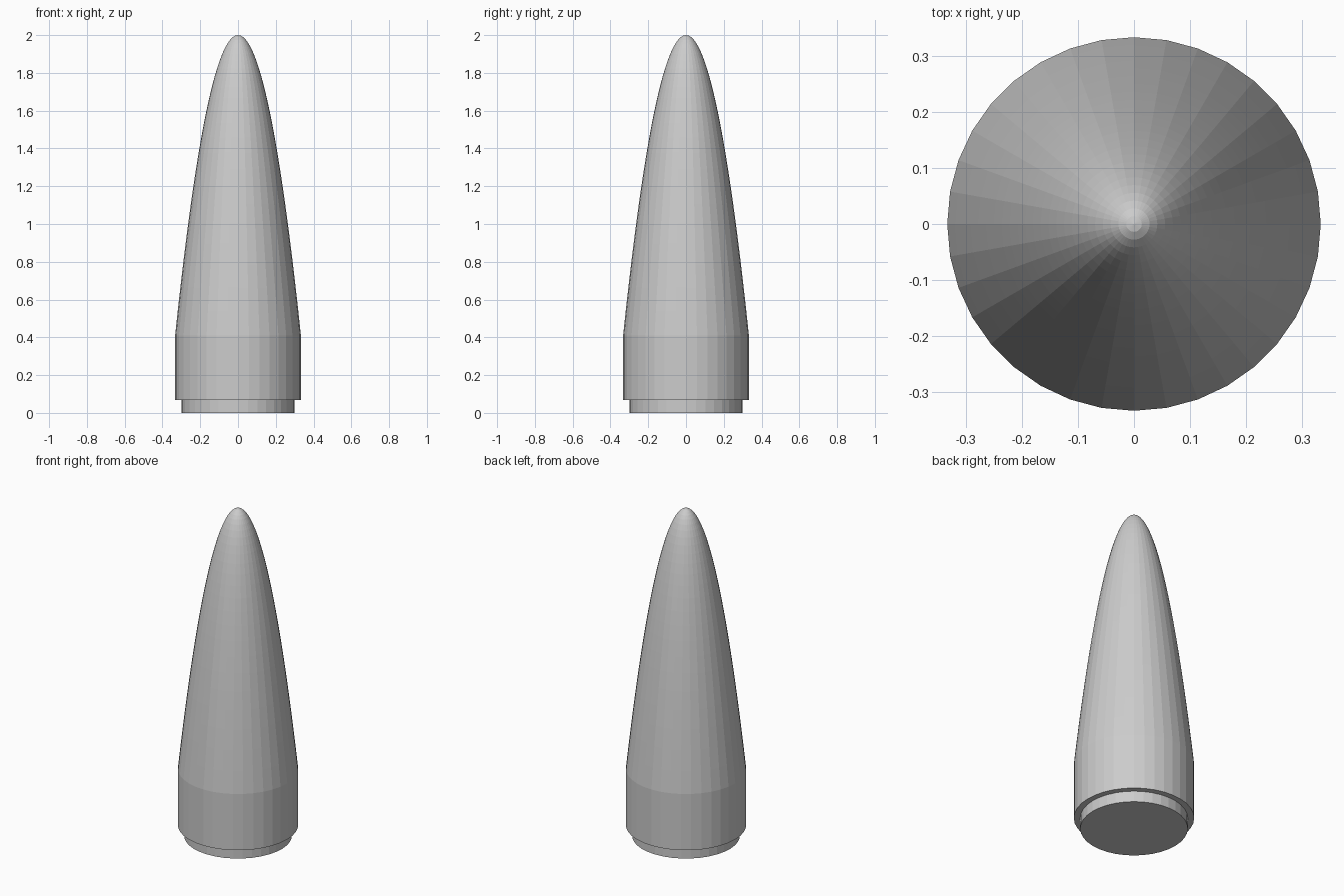
import bpy, bmesh, math

if "Cube" in bpy.data.objects:
    bpy.data.objects.remove(bpy.data.objects["Cube"])

SIDES = 36
RADIUS, NECK = 0.333, 0.298
STEP_Z, SHOULDER_Z, TOP_Z = 0.067, 0.41, 2.0
RINGS = 24

# Half profile: inset base, straight collar, parabolic nose
profile = [(NECK, 0), (NECK, STEP_Z), (RADIUS, STEP_Z)]
for i in range(RINGS, 0, -1):
    t = i / RINGS
    profile.append((RADIUS * t, TOP_Z - (TOP_Z - SHOULDER_Z) * t * t))

bm = bmesh.new()


def ring(r, z):
    return [bm.verts.new((r * math.cos(2 * math.pi * k / SIDES),
                          r * math.sin(2 * math.pi * k / SIDES), z))
            for k in range(SIDES)]


rings = [ring(r, z) for r, z in profile]

# Side walls
for a, b in zip(rings, rings[1:]):
    for k in range(SIDES):
        n = (k + 1) % SIDES
        bm.faces.new((a[k], a[n], b[n], b[k]))

# Flat underside and pointed tip
bm.faces.new(rings[0][::-1])
tip = bm.verts.new((0, 0, TOP_Z))
for k in range(SIDES):
    bm.faces.new((rings[-1][k], rings[-1][(k + 1) % SIDES], tip))

mesh = bpy.data.meshes.new("nose_cone")
bm.to_mesh(mesh)
bm.free()
bpy.context.collection.objects.link(bpy.data.objects.new("nose_cone", mesh))
